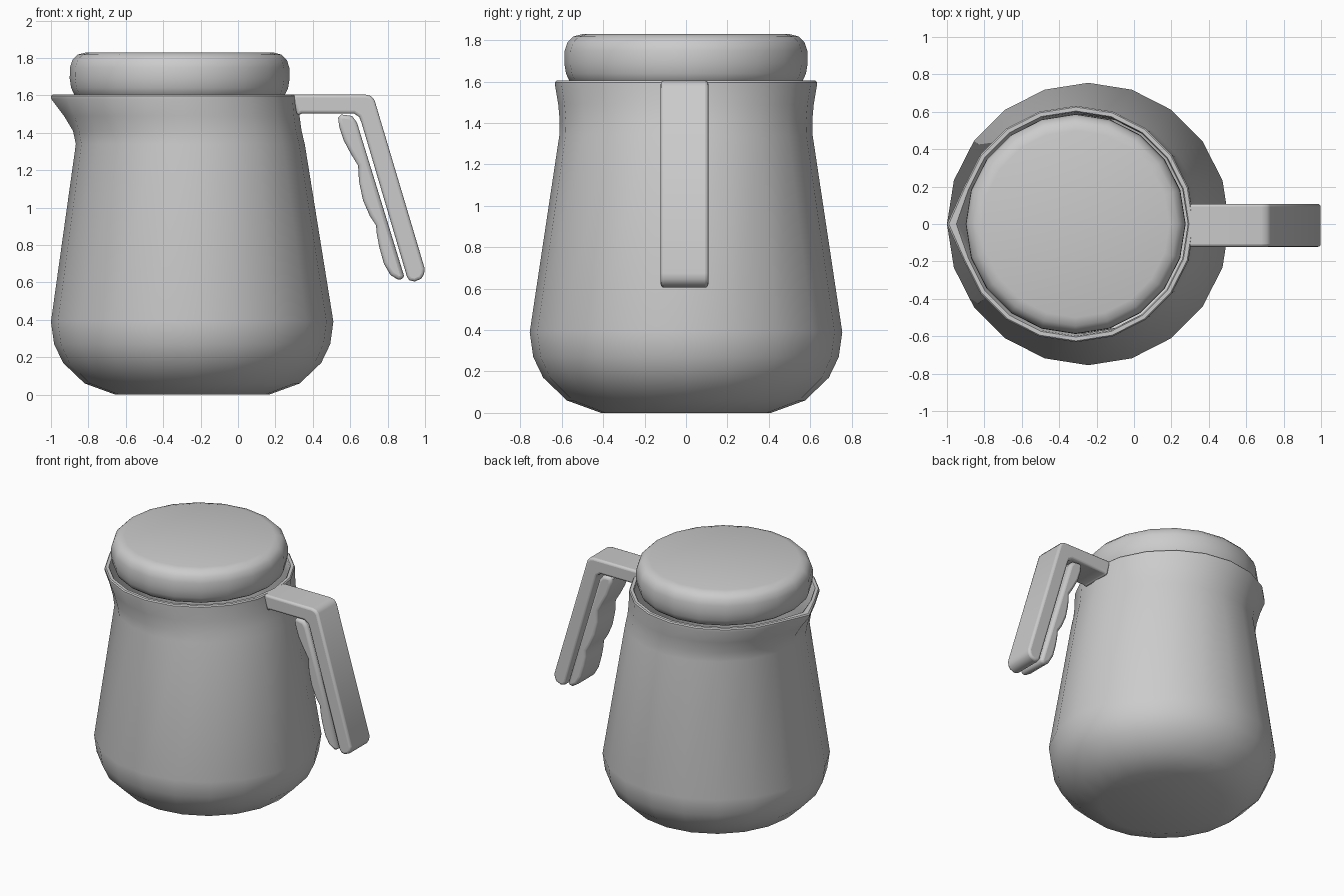
import bpy, bmesh
from math import cos, sin, pi

N = 20  # sides of every round part


def finish(name, bm, angle, bevel=0):
    bmesh.ops.recalc_face_normals(bm, faces=bm.faces)
    me = bpy.data.meshes.new(name)
    bm.to_mesh(me)
    bm.free()
    ob = bpy.data.objects.new(name, me)
    bpy.context.collection.objects.link(ob)
    if bevel:
        m = ob.modifiers.new("soft_edges", 'BEVEL')
        m.width, m.segments = bevel, 3
        m.limit_method, m.angle_limit = 'ANGLE', 1.0
    bpy.ops.object.select_all(action='DESELECT')
    ob.select_set(True)
    bpy.context.view_layer.objects.active = ob
    bpy.ops.object.shade_smooth_by_angle(angle=angle)
    return ob


def lathe(name, rings, angle):
    """Rings are (z, radius, centre x, optional x of the spout vertex)."""
    bm = bmesh.new()
    loops = []
    for z, r, cx, *tip in rings:
        loop = [bm.verts.new((cx + r * cos(2 * pi * i / N), r * sin(2 * pi * i / N), z)) for i in range(N)]
        if tip:
            loop[N // 2].co.x = tip[0]
        loops.append(loop)
    for a, b in zip(loops, loops[1:]):
        for i in range(N):
            j = (i + 1) % N
            bm.faces.new((a[i], a[j], b[j], b[i]))
    bm.faces.new(loops[0])
    bm.faces.new(loops[-1])
    return finish(name, bm, angle)


def slab(name, outline, y0, y1, bevel):
    """Side outline in x, z extruded across y."""
    bm = bmesh.new()
    face = bm.faces.new([bm.verts.new((x, y0, z)) for x, z in outline])
    ext = bmesh.ops.extrude_face_region(bm, geom=[face])
    for v in ext["geom"]:
        if isinstance(v, bmesh.types.BMVert):
            v.co.y = y1
    return finish(name, bm, 0.7, bevel)


# hollow jug with a pinched spout: outside up, over the rim, inside down
lathe("jug_body", [
    (0, 0.41, -0.245), (0.06, 0.575, -0.245), (0.17, 0.69, -0.245),
    (0.27, 0.738, -0.245), (0.39, 0.755, -0.245), (1.34, 0.612, -0.255),
    (1.41, 0.61, -0.27, -0.882), (1.49, 0.617, -0.288, -0.93),
    (1.58, 0.632, -0.31, -0.998), (1.597, 0.632, -0.31, -1.0),
    (1.605, 0.625, -0.31, -0.99), (1.605, 0.604, -0.31, -0.95),
    (1.595, 0.598, -0.31, -0.94), (1.49, 0.587, -0.288, -0.895),
    (1.34, 0.58, -0.255), (0.39, 0.722, -0.245), (0.17, 0.655, -0.245),
    (0.04, 0.41, -0.245)], 0.7)

# thick rounded lid
lathe("lid", [
    (1.59, 0.545, -0.312), (1.605, 0.564, -0.312), (1.64, 0.58, -0.312),
    (1.69, 0.588, -0.312), (1.75, 0.586, -0.312), (1.79, 0.573, -0.312),
    (1.818, 0.545, -0.312), (1.83, 0.5, -0.312)], 0.8)

# bent handle, rooted in the rim
slab("handle", [
    (0.29, 1.605), (0.68, 1.605), (0.71, 1.597), (0.73, 1.575),
    (0.998, 0.675), (0.995, 0.645), (0.98, 0.62), (0.945, 0.605), (0.915, 0.612),
    (0.903, 0.632), (0.66, 1.455), (0.648, 1.485), (0.62, 1.503), (0.34, 1.503),
    (0.318, 1.49)], -0.122, 0.108, 0.02)

# wavy finger grip under the handle
slab("finger_grip", [
    (0.61, 1.49), (0.636, 1.455), (0.888, 0.635), (0.882, 0.615), (0.855, 0.615),
    (0.815, 0.64), (0.78, 0.7), (0.755, 0.79), (0.742, 0.86), (0.738, 0.905),
    (0.705, 0.955), (0.668, 1.04), (0.647, 1.14), (0.642, 1.225),
    (0.605, 1.285), (0.565, 1.36), (0.542, 1.43), (0.535, 1.48), (0.552, 1.498)],
    -0.118, 0.104, 0.02)
